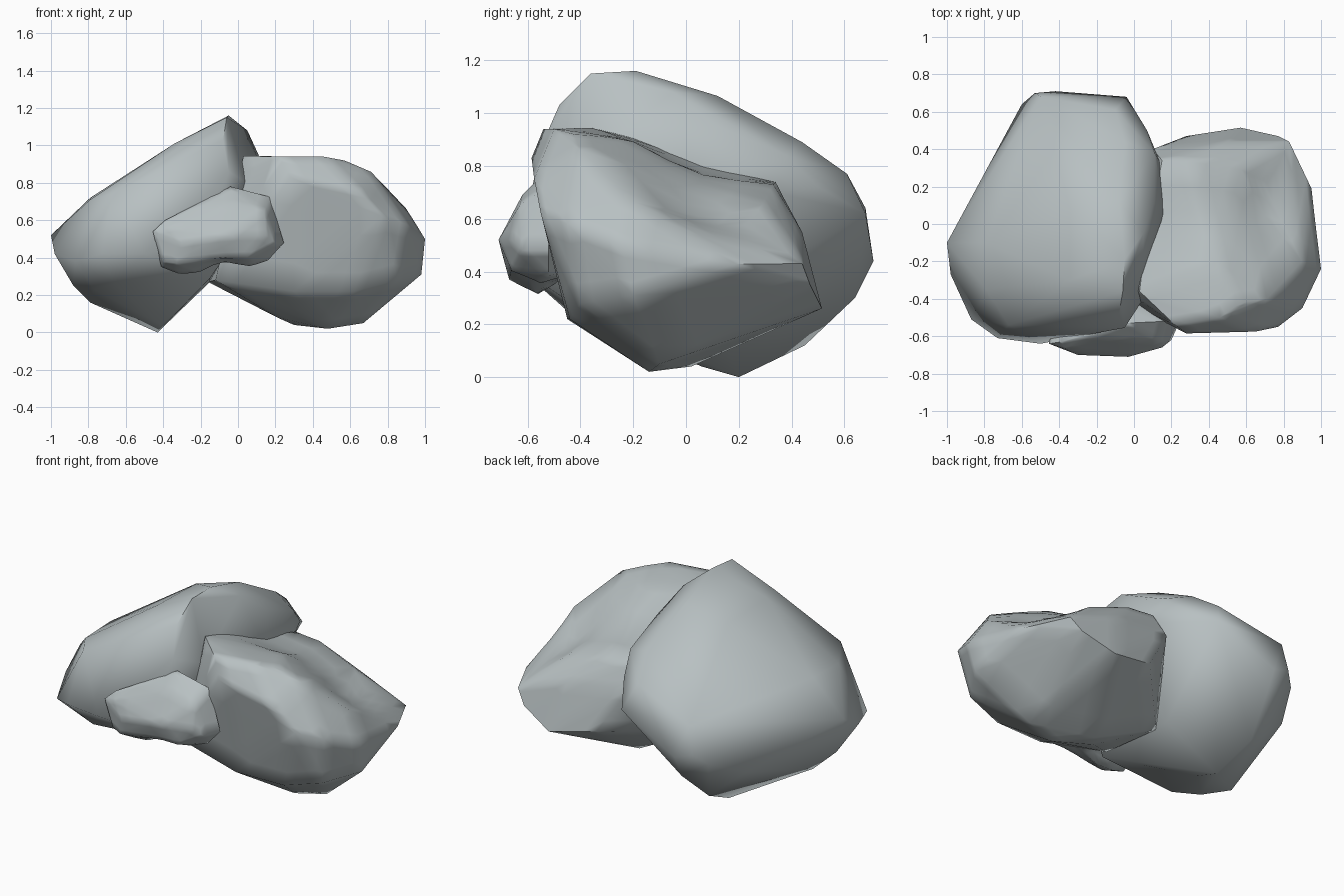
import bpy, bmesh, math
from mathutils import Vector

stone = bpy.data.materials.new("blue grey stone")
stone.diffuse_color = (0.48, 0.53, 0.54, 1)


def boulder(name, points, dents=()):
    """Faceted rock: hull of its corner points, refined and dented, smooth shaded."""
    bm = bmesh.new()
    for p in points:
        bm.verts.new(p)
    bmesh.ops.convex_hull(bm, input=bm.verts[:])
    loose = [v for v in bm.verts if not v.link_faces]
    bmesh.ops.delete(bm, geom=loose, context='VERTS')
    bmesh.ops.recalc_face_normals(bm, faces=bm.faces[:])
    if dents:
        bmesh.ops.subdivide_edges(bm, edges=bm.edges[:], cuts=3, use_grid_fill=True)
        for centre, radius, push in dents:
            c = Vector(centre)
            for v in bm.verts:
                v.co += Vector(push) * math.exp(-((v.co - c).length / radius) ** 2)
    me = bpy.data.meshes.new(name)
    bm.to_mesh(me)
    bm.free()
    me.materials.append(stone)
    ob = bpy.data.objects.new(name, me)
    bpy.context.collection.objects.link(ob)
    bpy.ops.object.select_all(action='DESELECT')
    ob.select_set(True)
    bpy.context.view_layer.objects.active = ob
    bpy.ops.object.shade_smooth_by_angle(angle=math.radians(62))
    return ob


# large tilted slab on the left
boulder("large_boulder", [
    # ridge and right side
    (-.06, -.36, 1.15), (-.05, -.19, 1.16), (.05, -.05, 1.08), (-.08, .12, 1.065),
    (.11, .12, .95), (-.05, .44, .89), (.11, .38, .84), (-.1, .61, .77), (.07, .5, .72),
    (-.04, .68, .62), (.17, .03, .75), (.14, .33, .7), (.05, -.4, .8), (-.08, -.48, 1.03),
    (-.05, -.555, .86),
    # sloping top and left rim
    (-.34, -.3, 1.01), (-.34, .08, 1.0), (-.3, -.43, 1.0), (-.79, -.1, .72),
    (-.79, -.35, .71), (-.67, -.54, .74), (-1, -.1, .52), (-.98, -.27, .42),
    # back
    (-.42, .71, .44), (-.53, .70, .48), (-.5, .68, .64), (-.6, .64, .42), (-.71, .43, .32),
    (-.42, .64, .3), (-.47, .45, .12),
    # underside
    (-.43, .2, 0), (-.41, .06, .04), (-.15, .1, .27), (-.79, -.1, .16), (-.77, -.34, .23),
    (-.88, -.2, .25), (-.66, -.46, .26), (-.15, -.45, .29),
    # front
    (-.87, -.51, .38), (-.73, -.61, .42), (-.5, -.64, .42), (-.2, -.56, .5),
])

# rounded boulder on the right, with a shallow hollow on top
boulder("right_boulder", [
    # top
    (.03, -.36, .945), (.05, -.42, .86), (.28, -.585, .83), (.22, -.54, .94), (.46, -.5, .94),
    (.57, -.42, .92), (.71, -.4, .86), (.45, -.2, .91), (.05, -.2, .91),
    (.15, .34, .745), (.32, .33, .745), (.58, .29, .67), (.73, .22, .6),
    # right side
    (.65, -.575, .75), (.77, -.55, .62), (.9, -.45, .58), (.9, -.2, .67),
    (1, -.24, .5), (.98, -.2, .31), (.95, .19, .43), (.83, .44, .43), (.5, .44, .55),
    # back
    (.77, .47, .35), (.57, .515, .26), (.28, .47, .32), (.1, .4, .6),
    # underside and front
    (.67, -.1, .05), (.48, -.14, .02), (.3, .02, .04), (.21, -.1, .08),
    (-.16, 0, .27), (-.12, -.38, .28), (.3, -.45, .22), (.62, -.44, .22), (.85, -.4, .28),
], dents=[((.35, .05, .84), .25, (0, 0, -.06)), ((.72, .06, .7), .2, (-.04, 0, -.06))])

# small stone wedged in front
boulder("small_stone", [
    (-.455, -.64, .54), (-.39, -.63, .60), (-.04, -.53, .78), (.17, -.52, .725),
    (-.02, -.62, .69), (.14, -.63, .65), (.245, -.52, .48), (.2, -.62, .48),
    (-.23, -.6, .68), (.15, -.66, .52), (-.03, -.71, .52), (-.3, -.7, .48), (-.36, -.67, .56),
    (-.4, -.64, .38), (-.33, -.67, .37), (-.32, -.56, .315), (-.41, -.58, .35),
    (-.2, -.57, .315), (.06, -.55, .35), (.16, -.52, .385), (.05, -.66, .4), (-.4, -.4, .45),
    (.1, -.4, .6), (0, -.4, .4), (-.1, -.4, .68),
], dents=[((-.08, -.58, .31), .1, (0, 0, .05))])
